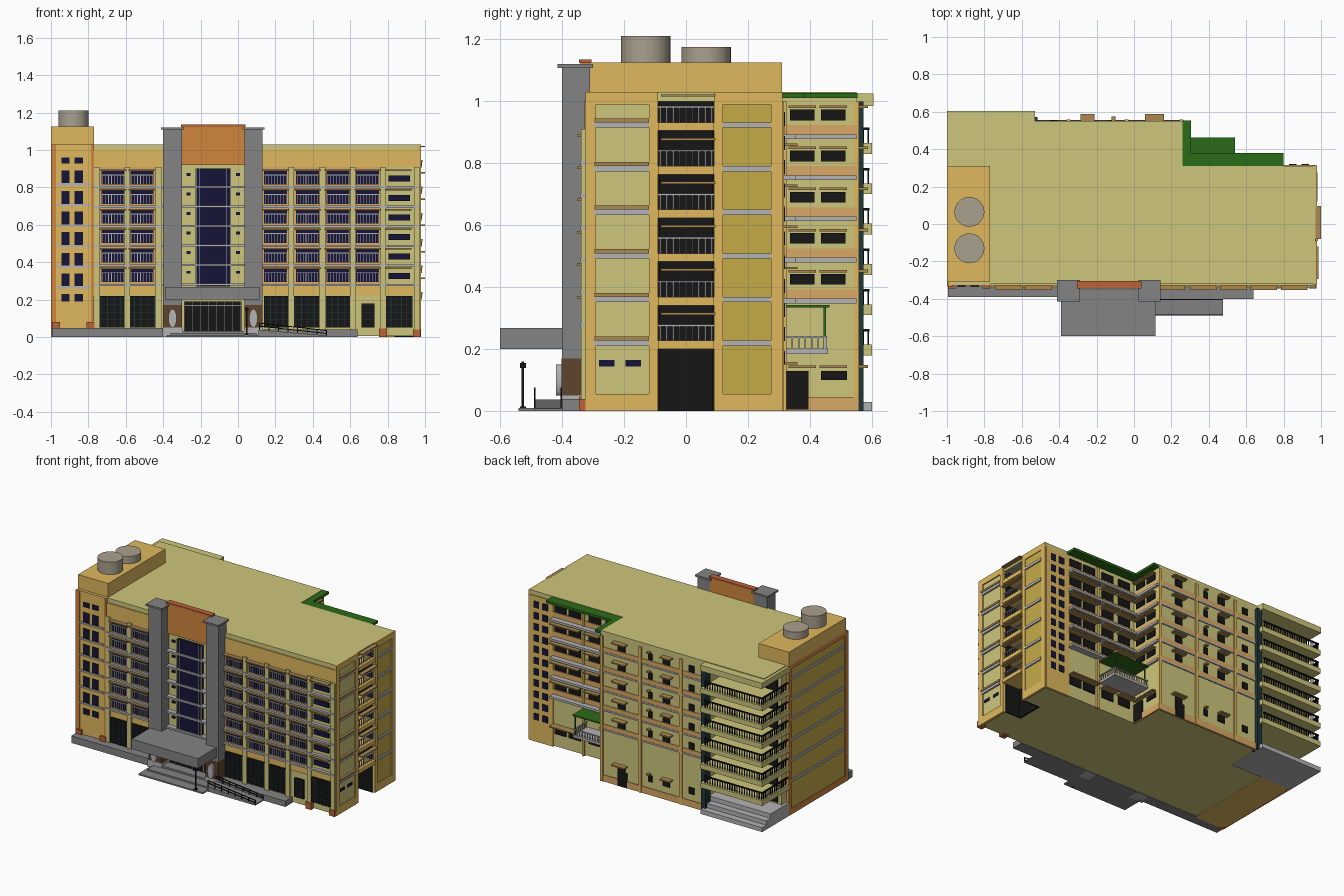
import bpy, bmesh, math
from mathutils import Vector, Matrix

if "Cube" in bpy.data.objects:
    bpy.data.objects.remove(bpy.data.objects["Cube"])

mats = {}
COL = dict(wall="cdc57b", gold="dfb75e", ochre="c4a94a", orange="cf8540", peach="d9a765", navy="1c1b3a",
           dark="1c1c1c", grey="828282", light="b2b2b2", brown="a88850", wood="5e4630", green="2f6a1e",
           brick="b9633a", teal="24393c", tank="a89f8c")


def mat(key):
    if key not in mats:
        h = COL[key]
        m = bpy.data.materials.new(key)
        m.diffuse_color = [(int(h[i:i + 2], 16) / 255) ** 2.2 for i in (0, 2, 4)] + [1]
        m.use_nodes = True
        m.node_tree.nodes["Principled BSDF"].inputs["Base Color"].default_value = m.diffuse_color
        mats[key] = m
    return mats[key]


def finish(name, key, bm):
    bmesh.ops.recalc_face_normals(bm, faces=bm.faces[:])
    me = bpy.data.meshes.new(name)
    bm.to_mesh(me)
    bm.free()
    ob = bpy.data.objects.new(name, me)
    bpy.context.collection.objects.link(ob)
    me.materials.append(mat(key))
    return ob


def part(name, key, boxes):
    """Object made of boxes (x0, x1, y0, y1, z0, z1)."""
    bm = bmesh.new()
    for x0, x1, y0, y1, z0, z1 in boxes:
        m = Matrix.Translation(((x0 + x1) / 2, (y0 + y1) / 2, (z0 + z1) / 2))
        bmesh.ops.create_cube(bm, size=1, matrix=m @ Matrix.Diagonal((x1 - x0, y1 - y0, z1 - z0, 1)))
    return finish(name, key, bm)


def prism(name, key, pts, vec):
    bm = bmesh.new()
    f = bm.faces.new([bm.verts.new(p) for p in pts])
    r = bmesh.ops.extrude_face_region(bm, geom=[f])
    bmesh.ops.translate(bm, vec=vec, verts=[v for v in r["geom"] if isinstance(v, bmesh.types.BMVert)])
    return finish(name, key, bm)


def cyl(name, key, loc, r, h, rot=Matrix(), sx=1):
    bm = bmesh.new()
    m = Matrix.Translation(loc) @ Matrix.Diagonal((sx, 1, 1, 1)) @ rot
    bmesh.ops.create_cone(bm, cap_ends=True, segments=32, radius1=r, radius2=r, depth=h, matrix=m)
    ob = finish(name, key, bm)
    bpy.context.view_layer.objects.active = ob
    ob.select_set(True)
    bpy.ops.object.shade_smooth_by_angle()
    ob.select_set(False)


def steps(a, b, n):
    return [a + (b - a) * i / (n - 1) for i in range(n)]


# Main body with stairwell notch on the right, and roof slab
F, B = -0.32, 0.55
foot = [(-.98, F), (.97, F), (.97, -.09), (.84, -.09), (.84, .09), (.97, .09), (.97, .31), (.26, .31),
        (.26, B), (-.53, B), (-.53, .36), (-.98, .36)]
prism("main_body", "wall", [(x, y, .005) for x, y in foot], Vector((0, 0, 1.0)))
part("roof", "wall", [(-.98, .97, F, .31, 1.0, 1.03), (-.98, .26, .31, B, 1.0, 1.03),
                      (-1, -.53, .31, .605, .985, 1.025)])

# Left stair tower with roof room and tanks
part("stair_tower", "gold", [(-.99, -.77, -.33, .31, 0, 1.03), (-1, -.77, -.31, .31, 1.03, 1.125)])
part("tower_frame", "orange", [(-1, -.972, y - .015, y + .015, 0, 1.03) for y in (-.32, .295)] +
     [(-1, -.985, -.32, .31, 1.0, 1.03), (-1, -.985, -.32, .31, 0, .04), (-.785, -.77, -.336, -.32, 0, 1.03)])
part("tower_side_panel", "ochre", [(-.994, -.98, -.3, .28, .04, 1.0)])
part("tower_side_beams", "light", [(-1, -.98, -.3, .28, z, z + .018) for z in steps(.22, .925, 6)])
part("tower_windows", "navy", [(x, x + .045, -.334, -.32, z, z + h) for x in (-.945, -.875) for k in range(7)
                               for z, h in ((.85 - .11 * k, .04), (.927 - .11 * k, .033))])
part("tower_ledges", "light", [(-.97, -.785, -.338, -.32, .81 - .11 * k, .822 - .11 * k) for k in range(6)])
part("corner_bases", "brick", [(x, x + .042, -.345, -.3, 0, h) for x, h in
                               ((-.995, .08), (-.81, .08), (.755, .045), (.935, .04))])
cyl("water_tank_front", "tank", (-.88, -.13, 1.165), .08, .09)
cyl("water_tank_back", "tank", (-.88, .065, 1.148), .08, .054)

# Front bays: bands, columns, windows with bars, ledges
bays = [-.73, -.575, .14, .31, .472, .632]
levels = [.294 + .1045 * k for k in range(6)]
spans = [(-.77, -.40), (.13, .97)]
part("front_bands", "gold", [(a, b, -.328, F, z0, z1) for a, b in spans for z0, z1 in ((.225, .28), (.91, 1.0))])
part("front_spandrels", "peach", [(x - .015, x + .137, -.326, F, .28, .91) for x in bays])
part("front_columns", "wall", [(x - .015, x + .015, -.338, F, .01, .91) for x in
                               (-.755, -.593, -.425, .285, .452, .614, .775, .955)])
part("front_windows", "navy", [(x, x + .123, -.33, F, z, z + .07) for x in bays for z in levels] +
     [(.805, .92, -.33, F, z + .015, z + .048) for z in levels])
part("window_bars", "light", [(x + t - .0015, x + t + .0015, -.335, -.329, z, z + .05) for x in bays for z in levels
                              for t in steps(.006, .117, 8)] +
     [(x, x + .123, -.336, -.329, z + .048, z + .052) for x in bays for z in levels])
part("front_ledges", "light", [(a, b, -.342, F, z - .022, z - .01) for a, b in spans for z in levels])
part("front_sunshades", "brown", [(x - .01, x + .133, -.352, F, z + .07, z + .078) for x in bays + [.795]
                                  for z in levels])

# Ground floor shopfronts
shops = [(-.77, -.41), (.14, .44), (.47, .60), (.66, .73), (.79, .93)]
part("shopfronts", "dark", [(a, b, -.332, F, .05, .22 if b - a > .08 else .18) for a, b in shops])
part("shopfront_mullions", "teal", [(x - .002, x + .002, -.337, -.33, .05, .22) for a, b in shops if b - a > .08
                                    for x in steps(a, b, 2 + round((b - a) / .04))] +
     [(a, b, -.337, -.33, z, z + .004) for a, b in shops for z in (.09, .13, .17)])

# Entrance: pillars, glazing, sign panel and canopy
pil = [(-.40, -.30), (.035, .13)]
part("entrance_pillars", "grey", [(a, b, -.4, -.31, .17, 1.11) for a, b in pil])
part("pillar_caps", "grey", [(a - .012, b + .012, -.415, -.30, 1.108, 1.12) for a, b in pil])
part("pillar_cladding", "wood", [(a - .001, b + .001, -.402, F, .05, .17) for a, b in pil])
part("pillar_plinths", "light", [(a - .004, b + .004, -.405, F, 0, .05) for a, b in pil])
for i, (a, b) in enumerate(pil):
    cyl(f"oval_plaque_{i}", "light", ((a + b) / 2, -.41, .1), .05, .02, Matrix.Rotation(math.pi / 2, 4, 'X'), .45)
part("sign_panel", "orange", [(-.30, .035, -.34, -.31, .92, 1.125)])
part("sign_coping", "brick", [(-.305, .04, -.345, -.305, 1.123, 1.135)])
part("curtain_glass", "navy", [(-.225, -.04, -.34, F, .27, .9)] +
     [(x, x + .022, -.328, F, z + .045, z + .06) for x in (-.275, -.012) for z in levels])
part("curtain_mullions", "light", [(x - .002, x + .002, -.345, -.339, .27, .9) for x in (-.225, -.205, -.06, -.04)])
part("curtain_ledges", "light", [(-.30, .035, -.352, F, z - .02, z - .008) for z in levels])
part("entrance_doors", "dark", [(-.29, .02, -.33, F, .03, .19)])
part("door_mullions", "grey", [(x - .002, x + .002, -.335, -.329, .03, .19) for x in steps(-.285, .015, 8)] +
     [(-.29, .02, -.335, -.329, .165, .17)])
part("entrance_canopy", "grey", [(-.39, .115, -.6, F, .2, .268)])
part("entrance_steps", "grey", [(-.38, .11, -.54, F, 0, .01), (-.36, .1, -.47, F, .01, .02),
                                (-.34, .09, -.4, F, .02, .032)])
part("front_plinths", "grey", [(-.995, -.385, -.39, F, 0, .048), (.11, .64, -.4, F, 0, .04)])
prism("access_ramp", "grey", [(.11, -.49, 0), (.475, -.49, 0), (.475, -.49, .008), (.11, -.49, .038)],
      Vector((0, .09, 0)))
part("ramp_posts", "dark", [(x, x + .005, y, y + .005, 0, .075 - .04 * (x - .11) / .36)
                            for x in steps(.112, .47, 8) for y in (-.49, -.405)])
for y in (-.49, -.405):
    for dz in (0, -.016):
        prism("ramp_handrail", "dark", [(.11, y, .072 + dz), (.475, y, .032 + dz), (.475, y, .037 + dz),
                                        (.11, y, .077 + dz)], Vector((0, .005, 0)))
part("entrance_lamp_post", "dark", [(.043, .051, -.53, -.522, 0, .16), (.037, .057, -.536, -.516, .14, .155),
                                    (.037, .057, -.536, -.516, 0, .015)])

# Right end: framed panels, beams and open stairwell
fl = steps(.226, .93, 6)
part("right_end_frame", "gold", [(.96, .978, a, b, 0, z) for a, b, z in
                                 ((-.325, -.29, 1.03), (-.12, -.09, 1.03), (.09, .12, 1.03), (.275, .312, 1.03))] +
     [(.96, .978, a, b, z0, z1) for a, b in ((-.29, -.12), (.12, .275)) for z0, z1 in ((0, .055), (.99, 1.03))])
part("right_end_panel", "ochre", [(.96, .973, .12, .275, .05, .99)])
part("right_end_beams", "light", [(.96, .982, a, b, z - .015, z + .002) for a, b in ((-.295, -.12), (.12, .275))
                                  for z in fl])
part("right_end_sunshades", "brown", [(.96, .987, -.295, -.12, z + .002, z + .015) for z in fl])
part("right_end_vents", "navy", [(.96, .974, y, y + .05, .145, .165) for y in (-.28, -.195)])
part("stairwell_back", "dark", [(.838, .85, -.09, .09, 0, 1.0), (.84, .96, -.09, -.085, 0, 1.0),
                                (.84, .96, .085, .09, 0, 1.0)])
part("stair_landings", "gold", [(.84, .985, -.09, .09, z - .025, z + .002) for z in fl[:-1]] +
     [(.84, .985, -.09, .09, .905, .932)])
part("stairwell_sunshades", "brown", [(.97, 1.0, -.08, .095, z + .085, z + .093) for z in fl[:-1]] +
     [(.97, 1.0, -.08, .095, 1.015, 1.022)])
rails = [z for z in [f - .14 + .125 for f in fl]]
part("stair_railings", "light", [(.965, .97, y - .002, y + .002, z, z + .052) for z in fl
                                 for y in steps(-.083, .083, 9)] +
     [(.963, .972, -.09, .09, z + .048, z + .054) for z in fl])

# Back wing, right-hand side wall and recessed back wall of right wing
bl = [.1, .275] + [.408 + .1325 * k for k in range(5)]
bl = [bl[0]] + bl[2:]
part("wing_side_windows", "dark", [(.255, .266, y, y + .08, z, z + .035) for z in bl[1:] for y in (.335, .435)] +
     [(.255, .266, .435, .52, .1, .13), (.255, .268, .315, .395, .005, .13)])
part("wing_side_shades", "brown", [(.255, .29, y - .005, y + .085, z + .04, z + .048) for z in bl
                                   for y in (.335, .435)])
part("wing_bands", "peach", [(-.53, .264, .54, B + .004, z - .045, z - .015) for z in bl[1:]] +
     [(.255, .264, .31, B, z - .045, z - .015) for z in bl[1:]] +
     [(-.53, .265, .54, B + .005, 0, .045), (.255, .265, .31, B, 0, .045)])
part("wing_ledges", "light", [(.255, .275, .31, B, z - .06, z - .045) for z in bl[1:]] +
     [(-.53, .26, .54, B + .007, z - .056, z - .045) for z in bl[1:]])
part("wing_back_strips", "gold", [(x, x + .02, .54, B + .009, 0, 1.0) for x in (.242, -.05, -.36)])
part("wing_back_windows", "dark", [(x, x + w, .54, B + .006, z - .01, z + .035) for z in bl
                                   for x, w in ((.075, .055), (-.13, .03), (-.265, .055), (-.45, .04))])
part("wing_back_shades", "brown", [(x, x + w, .54, y, z + .04, z + .049) for z in bl for x, w, y in
                                   ((.06, .1, .587), (-.12, .02, .575), (-.285, .075, .587))])
part("back_door", "dark", [(.06, .13, .54, .557, 0, .1)])
part("wing_right_strip", "gold", [(.79, .97, .30, .316, 0, 1.0), (.55, .565, .30, .325, 0, 1.0)])
part("right_back_windows", "navy", [(x, x + .04, .30, .32, z, z + .045) for x in (.83, .895)
                                    for z in steps(.15, .92, 11)])
part("gallery_slabs", "light", [(.26, .79, .30, .355, z - .06, z - .045) for z in bl[1:]])
part("gallery_bands", "peach", [(.26, .79, .30, .318, z - .045, z - .01) for z in bl[1:]])
part("gallery_windows", "dark", [(x, x + .09, .30, .317, z - .008, z + .045) for x in (.3, .43, .58, .69)
                                 for z in bl])
part("gallery_shades", "brown", [(x - .01, x + .1, .30, .36, z + .05, z + .058) for x in (.3, .43, .58, .69)
                                 for z in bl[:-1]])
part("green_eaves", "green", [(.26, .305, .31, .553, 1.01, 1.027), (.26, .8, .31, .38, 1.01, 1.027)])

# Small terrace with green canopy
part("terrace_canopy", "green", [(.27, .54, .31, .463, .335, .343)])
part("terrace_slab", "light", [(.27, .54, .31, .458, .185, .202)])
part("terrace_posts", "green", [(x, x + .008, .443, .451, .2, .336) for x in (.285, .525)])
part("terrace_railing", "light", [(x, x + .005, .448, .453, .2, .24) for x in steps(.275, .53, 14)] +
     [(.532, .537, y, y + .005, .2, .24) for y in steps(.32, .445, 7)] +
     [(.27, .54, .446, .455, .236, .242), (.53, .54, .31, .455, .236, .242)])

# Rear balconies at left, with corner pilaster and steps
part("corner_pilaster", "teal", [(-.55, -.515, .52, .572, 0, 1.0)])
bz = [.215 + .13 * k for k in range(6)]
part("balcony_slabs", "wall", [(-1, -.53, .30, .6, z - .035, z) for z in bz])
part("balcony_wall_openings", "dark", [(x, x + .09, .35, .366, z, z + .08) for x in (-.95, -.8, -.65)
                                       for z in [.1] + bz])
part("balcony_railings", "dark", [(x, x + .005, .585, .59, z, z + .045) for z in bz for x in steps(-.99, -.56, 24)] +
     [(-.992, -.987, y, y + .005, z, z + .045) for z in bz for y in steps(.33, .57, 13)] +
     [(-.995, -.55, .583, .592, z + .042, z + .05) for z in bz] +
     [(-.995, -.985, .31, .59, z + .042, z + .05) for z in bz])
part("rear_steps", "light", [(-1, -.53, .31, .6 - .045 * i, .03 * i, .03 * i + .03) for i in range(3)])
